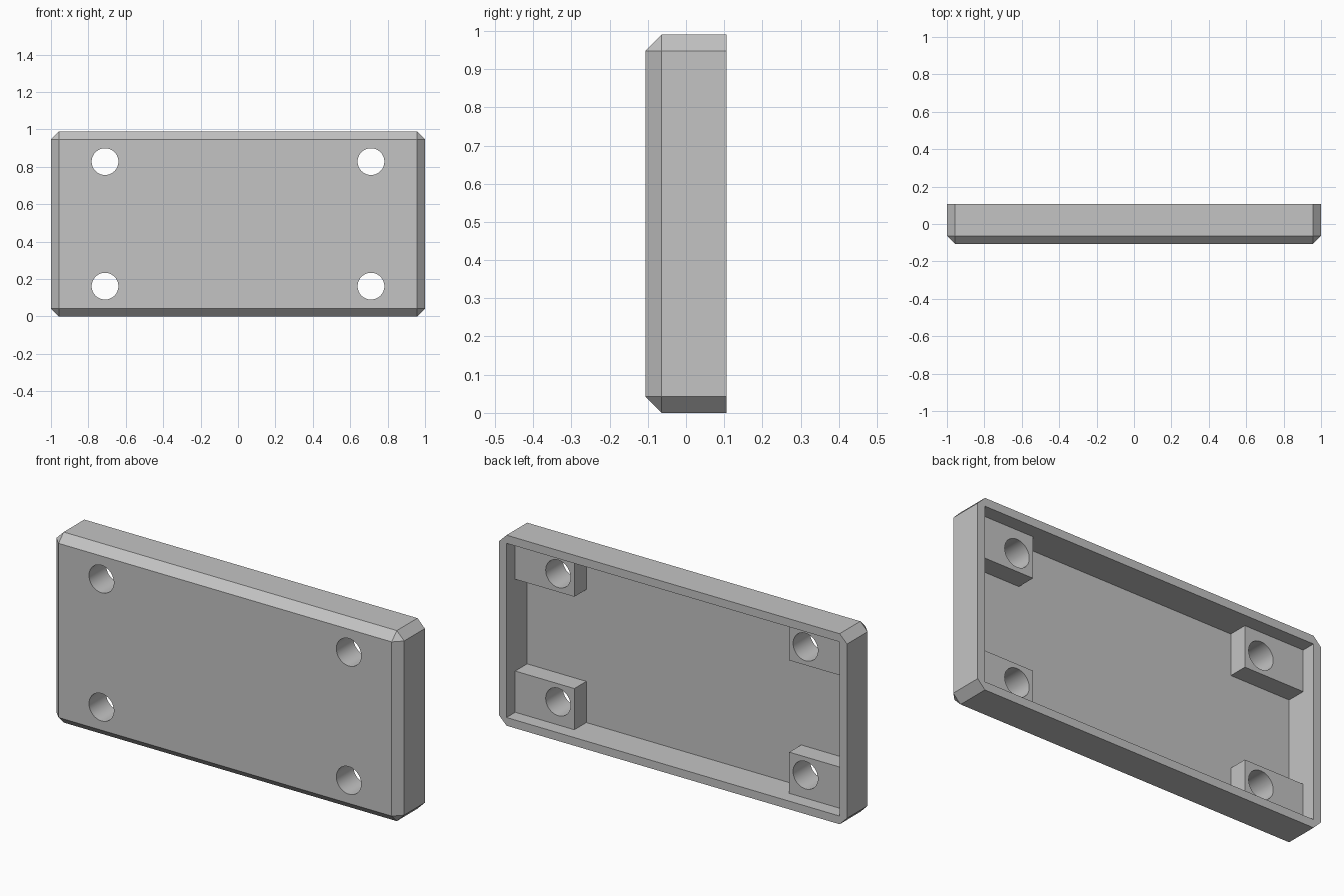
import bpy, bmesh, math
from mathutils import Matrix, Vector

if "Cube" in bpy.data.objects:
    bpy.data.objects.remove(bpy.data.objects["Cube"])

WIDTH, DEPTH, HEIGHT = 2.0, 0.212, 0.99
WALL = 0.0425                      # wall, floor and chamfer size
FRONT, BACK = -DEPTH / 2, DEPTH / 2
FLOOR = FRONT + WALL
BOSS_TOP = FLOOR + 0.098
BOSS_W, BOSS_H = 0.34, 0.214
HOLE_X, HOLE_Z, HOLE_R = 0.711, 0.333, 0.0715
MID = HEIGHT / 2

grey = bpy.data.materials.new("plain_grey")
grey.use_nodes = True
colour = (0.55, 0.55, 0.55, 1)
grey.diffuse_color = colour
grey.node_tree.nodes["Principled BSDF"].inputs["Base Color"].default_value = colour


def finish(name, bm):
    mesh = bpy.data.meshes.new(name)
    bm.to_mesh(mesh)
    bm.free()
    mesh.materials.append(grey)
    obj = bpy.data.objects.new(name, mesh)
    bpy.context.collection.objects.link(obj)
    return obj


def add_box(bm, low, high):
    low, high = Vector(low), Vector(high)
    size = high - low
    matrix = Matrix.Translation((low + high) / 2) @ Matrix.Diagonal((*size, 1))
    bmesh.ops.create_cube(bm, size=1, matrix=matrix)


def combine(target, tool, operation):
    mod = target.modifiers.new(operation, "BOOLEAN")
    mod.operation, mod.solver, mod.object = operation, "EXACT", tool
    bpy.context.view_layer.objects.active = target
    bpy.ops.object.modifier_apply(modifier=mod.name)
    bpy.data.objects.remove(tool)


# Outer block, chamfered on every edge except the back rim
bm = bmesh.new()
add_box(bm, (-WIDTH / 2, FRONT, 0), (WIDTH / 2, BACK, HEIGHT))
edges = [e for e in bm.edges if any(v.co.y < 0 for v in e.verts)]
bmesh.ops.bevel(bm, geom=edges, offset=WALL, offset_type="OFFSET",
                segments=1, affect="EDGES")
cover = finish("cover_plate", bm)

# Rectangular pocket open to the back
bm = bmesh.new()
inner_x, inner_z = WIDTH / 2 - WALL, MID - WALL
add_box(bm, (-inner_x, FLOOR, MID - inner_z), (inner_x, BACK + 0.1, MID + inner_z))
combine(cover, finish("pocket_cutter", bm), "DIFFERENCE")

# Four corner bosses and the screw holes through them
corners = [(sx, sz) for sx in (-1, 1) for sz in (-1, 1)]
sink = 0.01
bm = bmesh.new()
for sx, sz in corners:
    xs = sorted((sx * (inner_x - BOSS_W), sx * (inner_x + sink)))
    zs = sorted((sz * (inner_z - BOSS_H), sz * (inner_z + sink)))
    add_box(bm, (xs[0], FLOOR - sink, MID + zs[0]), (xs[1], BOSS_TOP, MID + zs[1]))
combine(cover, finish("corner_bosses", bm), "UNION")

bm = bmesh.new()
for sx, sz in corners:
    place = Matrix.Translation((sx * HOLE_X, 0, MID + sz * HOLE_Z))
    bmesh.ops.create_cone(bm, cap_ends=True, segments=48, radius1=HOLE_R,
                          radius2=HOLE_R, depth=1,
                          matrix=place @ Matrix.Rotation(math.pi / 2, 4, "X"))
combine(cover, finish("hole_cutters", bm), "DIFFERENCE")

# Smooth hole walls, crisp edges elsewhere
bpy.ops.object.select_all(action="DESELECT")
cover.select_set(True)
bpy.context.view_layer.objects.active = cover
bpy.ops.object.shade_smooth_by_angle(angle=math.radians(30))
